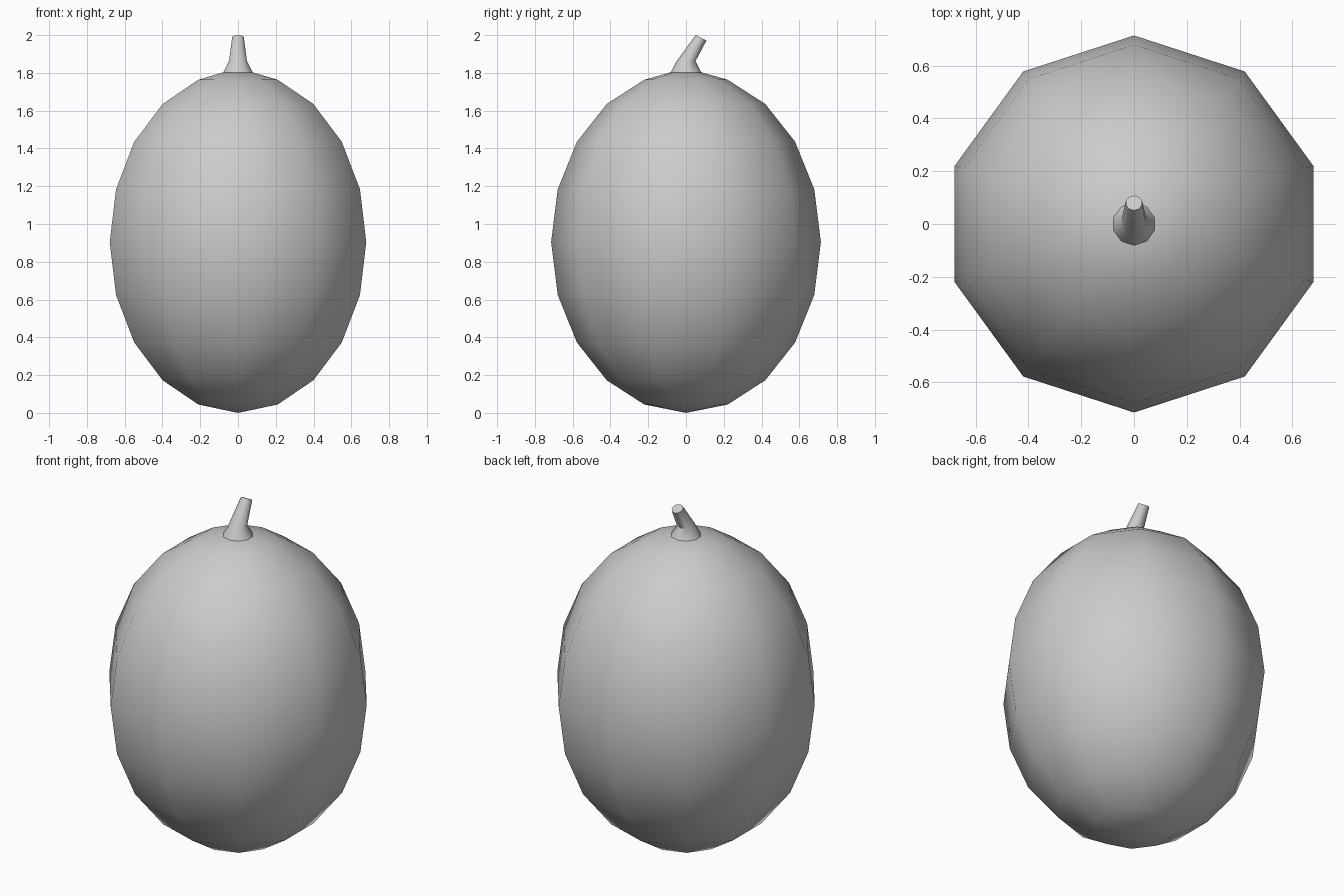
import bpy, bmesh
from math import sin, cos, tau, pi, radians

if "Cube" in bpy.data.objects:
    bpy.data.objects.remove(bpy.data.objects["Cube"])

SIDES = 10


def loft(name, sections, bottom_tip=None, angle=50):
    """Skin a stack of ten-sided rings: (y, z, radius, tilt about x)."""
    bm = bmesh.new()
    rings = []
    for y, z, r, tilt in sections:
        ring = []
        for i in range(SIDES):
            a = pi / 2 + tau * i / SIDES
            v = r * sin(a)
            ring.append(bm.verts.new((r * cos(a), y + v * cos(tilt), z + v * sin(tilt))))
        rings.append(ring)
    for low, high in zip(rings, rings[1:]):
        for i in range(SIDES):
            j = (i + 1) % SIDES
            bm.faces.new((low[i], low[j], high[j], high[i]))
    bm.faces.new(rings[-1])
    if bottom_tip is not None:
        tip = bm.verts.new((0, 0, bottom_tip))
        for i in range(SIDES):
            bm.faces.new((tip, rings[0][(i + 1) % SIDES], rings[0][i]))
    else:
        bm.faces.new(rings[0][::-1])
    bmesh.ops.recalc_face_normals(bm, faces=bm.faces)
    mesh = bpy.data.meshes.new(name)
    bm.to_mesh(mesh)
    bm.free()
    obj = bpy.data.objects.new(name, mesh)
    bpy.context.collection.objects.link(obj)
    bpy.ops.object.select_all(action='DESELECT')
    bpy.context.view_layer.objects.active = obj
    obj.select_set(True)
    bpy.ops.object.shade_smooth_by_angle(angle=radians(angle))
    return obj


# Fruit body: tall low-poly ellipsoid with a small flat seat for the stem
HALF, RADIUS = 0.904, 0.714
body = [(0, HALF + HALF * sin(radians(18 * k)), RADIUS * cos(radians(18 * k)), 0)
        for k in range(-4, 5)]
body.append((0, 1.803, 0.081, 0))
loft("fruit_body", body, bottom_tip=0)

# Stem: flared foot, then bent towards the back with a tilted cut end
loft("stem", [(0, 1.803, 0.081, 0),
              (0, 1.862, 0.050, 0),
              (0.08, 1.986, 0.032, radians(-28))])
